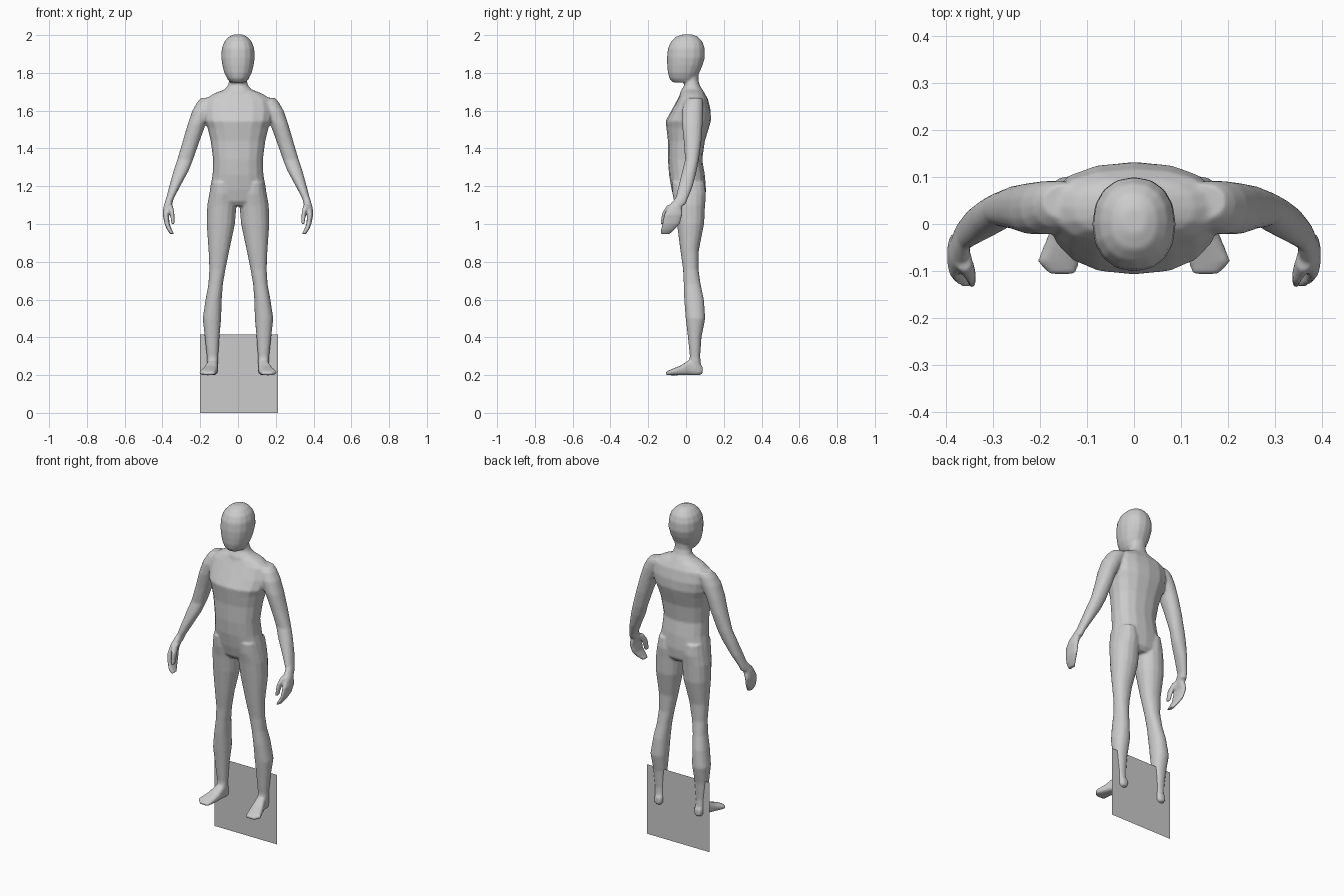
import bpy, bmesh
from math import cos, sin, pi, copysign

bm = bmesh.new()


def loft(rows, side=1, axis="z", n=16, e=2.2):
    """Closed skin through rounded sections; row = position, a0, a1, b0, b1."""
    rings = []
    for t, a0, a1, b0, b1 in rows:
        ring = []
        for i in range(n):
            w = 2 * pi * i / n
            u, v = (copysign(abs(f) ** (2 / e), f) for f in (cos(w), sin(w)))
            a = (a0 + a1) / 2 + (a1 - a0) / 2 * u
            b = (b0 + b1) / 2 + (b1 - b0) / 2 * v
            co = (a * side, b, t) if axis == "z" else (a * side, t, b)
            ring.append(bm.verts.new(co))
        rings.append(ring)
    faces = [bm.faces.new(rings[0]), bm.faces.new(rings[-1])]
    for p, q in zip(rings, rings[1:]):
        for i in range(n):
            j = (i + 1) % n
            faces.append(bm.faces.new((p[i], p[j], q[j], q[i])))
    bmesh.ops.recalc_face_normals(bm, faces=faces)


def centred(rows):
    return [(z, -w, w, y0, y1) for z, w, y0, y1 in rows]


# head
loft(centred([
    (2.003, .025, -.02, .035), (1.99, .05, -.055, .065), (1.965, .073, -.08, .087),
    (1.93, .086, -.096, .099), (1.88, .089, -.101, .10), (1.84, .083, -.10, .088),
    (1.80, .073, -.096, .07), (1.77, .058, -.088, .055), (1.75, .042, -.07, .045)]))
# neck
loft(centred([
    (1.84, .05, -.03, .07), (1.76, .047, -.008, .065), (1.73, .055, -.012, .075),
    (1.70, .085, -.03, .095), (1.66, .11, -.04, .11)]))
# torso
loft(centred([
    (1.715, .065, -.015, .08), (1.69, .13, -.03, .10), (1.66, .175, -.045, .117),
    (1.60, .185, -.078, .131), (1.545, .178, -.108, .132), (1.51, .162, -.104, .122),
    (1.44, .145, -.096, .10), (1.34, .132, -.096, .086), (1.26, .135, -.09, .10),
    (1.18, .15, -.076, .106), (1.12, .15, -.06, .10), (1.095, .11, -.04, .08)]), e=2.3)

arm = [
    (1.668, .10, .195, .01, .085), (1.645, .10, .216, -.01, .092),
    (1.60, .13, .242, -.022, .092), (1.53, .17, .266, -.022, .088),
    (1.44, .203, .292, -.012, .082), (1.34, .238, .322, -.005, .068),
    (1.28, .262, .342, -.02, .056), (1.20, .306, .364, -.04, .036),
    (1.13, .342, .382, -.056, .008), (1.10, .348, .388, -.07, -.005)]
hand = [
    (1.14, .345, .38, -.055, .008), (1.09, .35, .395, -.095, -.022),
    (1.05, .366, .398, -.117, -.018), (1.0, .362, .389, -.127, -.033),
    (.97, .35, .376, -.134, -.06), (.947, .338, .36, -.133, -.085)]
thumb = [
    (1.10, .345, .38, -.10, -.05), (1.06, .337, .359, -.127, -.083),
    (.997, .336, .352, -.138, -.105)]
leg = [
    (1.22, .03, .14, -.075, .098), (1.16, .01, .152, -.072, .106),
    (1.10, .008, .163, -.06, .101), (1.0, .016, .166, -.048, .096),
    (.86, .046, .156, -.03, .068), (.76, .066, .152, -.016, .066),
    (.68, .08, .157, -.012, .078), (.60, .086, .172, -.01, .095),
    (.50, .089, .187, -.002, .102), (.40, .098, .176, .01, .082),
    (.30, .105, .165, .02, .075), (.23, .105, .162, .01, .082)]
foot = [
    (.087, .115, .15, .206, .245), (.07, .106, .158, .199, .27),
    (.02, .106, .166, .199, .282), (-.03, .108, .185, .199, .25),
    (-.08, .116, .206, .199, .23), (-.107, .124, .18, .2, .218)]

# limbs on both sides
for side in (1, -1):
    loft(arm, side)
    loft(hand, side)
    loft(thumb, side)
    loft(leg, side)
    loft(foot, side, axis="y", e=2.8)

mesh = bpy.data.meshes.new("body")
bm.to_mesh(mesh)
bm.free()
body = bpy.data.objects.new("body", mesh)
bpy.context.collection.objects.link(body)

# fuse the parts into one soft skin
fuse = body.modifiers.new("fuse", "REMESH")
fuse.mode = "VOXEL"
fuse.voxel_size = .006
fuse.use_smooth_shade = True
soften = body.modifiers.new("soften", "SMOOTH")
soften.factor = .5
soften.iterations = 5

# thin upright panel through the ankles
bpy.ops.mesh.primitive_plane_add(size=1, location=(.005, .065, .208), rotation=(pi / 2, 0, 0))
panel = bpy.context.object
panel.name = "upright_panel"
panel.scale = (.414, .416, 1)
